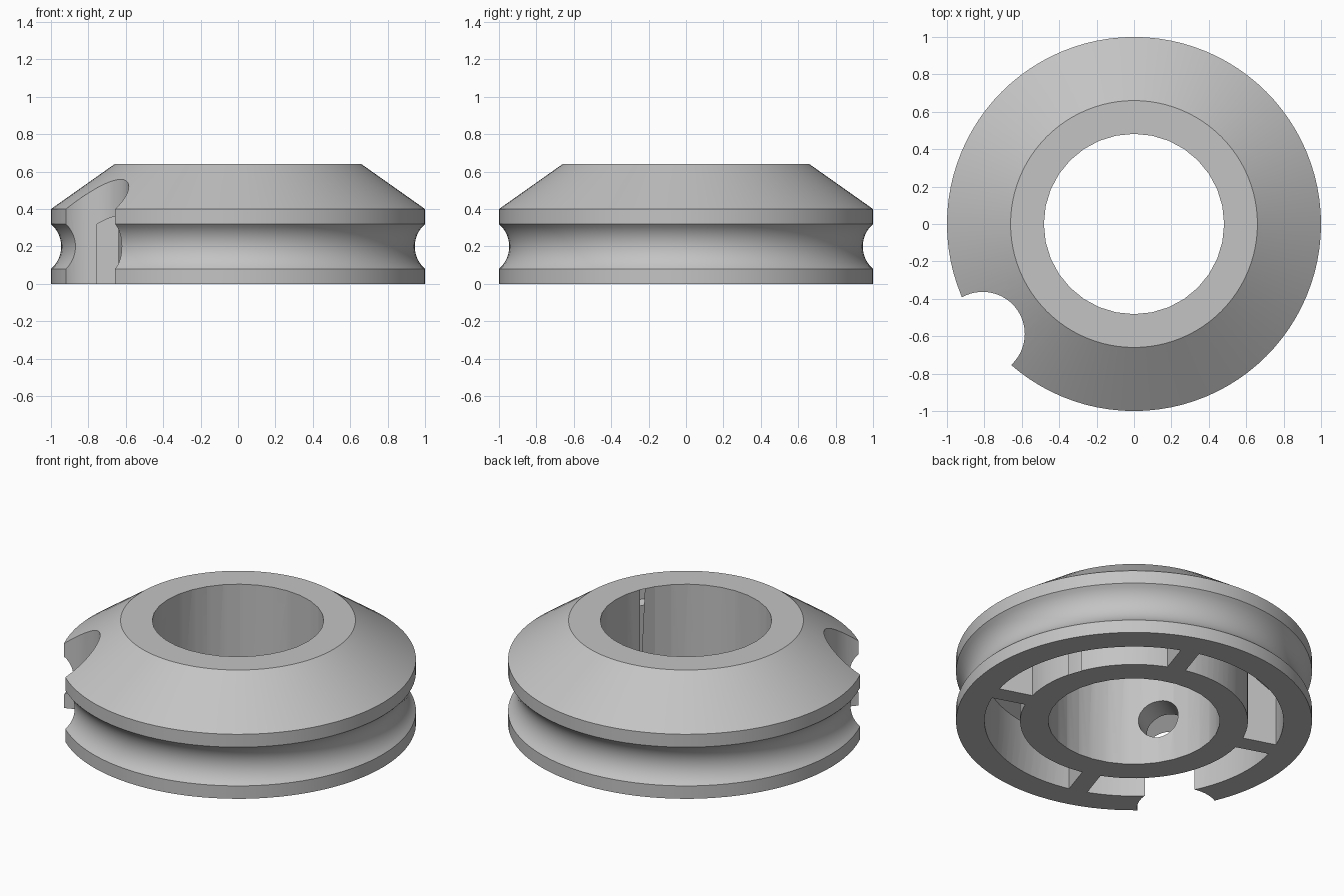
import bpy, bmesh, math
from mathutils import Matrix, Vector

cube = bpy.data.objects.get("Cube")
if cube:
    bpy.data.objects.remove(cube, do_unlink=True)

HEIGHT = 0.64
HUB_R, RIM_R = 0.64, 0.84
NOTCH_ANGLE = math.radians(216)
HOLE_ANGLE = math.radians(213)
SPOKE_ANGLE = math.radians(72)

grey = bpy.data.materials.new("light_grey")
grey.use_nodes = True
colour = (0.55, 0.55, 0.55, 1)
grey.diffuse_color = colour
grey.node_tree.nodes["Principled BSDF"].inputs["Base Color"].default_value = colour


def finish(bm, name):
    bmesh.ops.recalc_face_normals(bm, faces=bm.faces)
    mesh = bpy.data.meshes.new(name)
    bm.to_mesh(mesh)
    bm.free()
    obj = bpy.data.objects.new(name, mesh)
    bpy.context.collection.objects.link(obj)
    mesh.materials.append(grey)
    return obj


def lathe(name, profile, steps):
    """Revolve a closed (radius, height) profile around z."""
    bm = bmesh.new()
    verts = [bm.verts.new((r, 0, z)) for r, z in profile]
    edges = [bm.edges.new((a, b)) for a, b in zip(verts, verts[1:] + verts[:1])]
    bmesh.ops.spin(bm, geom=verts + edges, cent=(0, 0, 0), axis=(0, 0, 1),
                   angle=math.tau, steps=steps, use_merge=True)
    bmesh.ops.remove_doubles(bm, verts=bm.verts, dist=1e-5)
    return finish(bm, name)


def cylinder(name, radius, depth, matrix, sides):
    bm = bmesh.new()
    bmesh.ops.create_cone(bm, cap_ends=True, segments=sides, radius1=radius,
                          radius2=radius, depth=depth, matrix=matrix)
    return finish(bm, name)


def bar(name, size, angle):
    bm = bmesh.new()
    bmesh.ops.create_cube(bm, size=1, matrix=Matrix.Rotation(angle, 4, "Z")
                          @ Matrix.Diagonal((*size, 1)))
    return finish(bm, name)


def cut(target, cutter):
    """Subtract the cutter, apply the result and delete the cutter."""
    mod = target.modifiers.new("cut", "BOOLEAN")
    mod.operation, mod.solver, mod.object = "DIFFERENCE", "EXACT", cutter
    bpy.context.view_layer.update()
    graph = bpy.context.evaluated_depsgraph_get()
    mesh = bpy.data.meshes.new_from_object(target.evaluated_get(graph))
    target.modifiers.clear()
    target.data = mesh
    bpy.data.objects.remove(cutter, do_unlink=True)


# Wheel: lower flange, round rope groove, upper flange and cone
half, deep = 0.12, 0.055
arc_r = (half ** 2 + deep ** 2) / (2 * deep)
sweep = math.asin(half / arc_r)
groove = []
for i in range(13):
    a = sweep * (i / 6 - 1)
    groove.append((1 - deep + arc_r * (1 - math.cos(a)), 0.2 + arc_r * math.sin(a)))
wheel = lathe("pulley_wheel", [(0.3, 0), (1, 0), *groove, (1, 0.4),
                               (0.66, HEIGHT), (0.3, HEIGHT)], 96)

# Central bore
cut(wheel, cylinder("bore_cutter", 0.482, 2, Matrix.Identity(4), 32))

# Underside pockets, leaving four spokes between hub and rim
pockets = lathe("pocket_cutter", [(HUB_R, -0.1), (RIM_R, -0.1),
                                  (RIM_R, 0.32), (HUB_R, 0.46)], 96)
for turn in range(2):
    cut(pockets, bar("spoke_gap", (3, 0.11, 3), SPOKE_ANGLE + turn * math.pi / 2))
cut(wheel, pockets)

# Round notch through the rim
notch_dir = Vector((math.cos(NOTCH_ANGLE), math.sin(NOTCH_ANGLE), 0))
cut(wheel, cylinder("notch_cutter", 0.225, 3, Matrix.Translation(notch_dir), 64))

# Radial hole through the hub wall behind the notch
hole_pos = Vector((0.56 * math.cos(HOLE_ANGLE), 0.56 * math.sin(HOLE_ANGLE), 0.28))
hole_turn = Matrix.Rotation(HOLE_ANGLE, 4, "Z") @ Matrix.Rotation(math.pi / 2, 4, "Y")
cut(wheel, cylinder("hole_cutter", 0.117, 0.28,
                    Matrix.Translation(hole_pos) @ hole_turn, 40))

# Smooth round surfaces, crisp edges
bpy.ops.object.select_all(action="DESELECT")
wheel.select_set(True)
bpy.context.view_layer.objects.active = wheel
bpy.ops.object.shade_smooth_by_angle(angle=math.radians(25))
